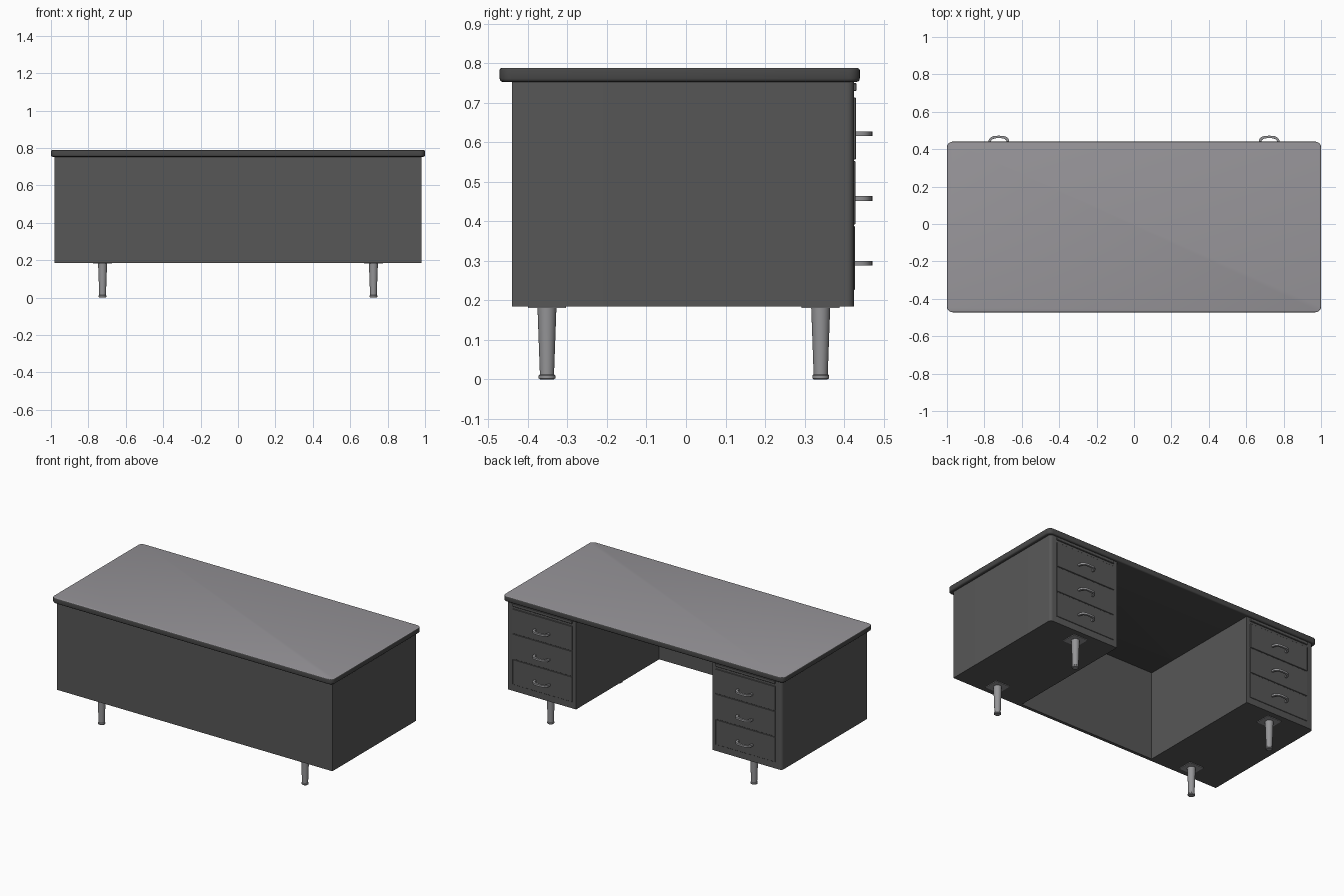
import bpy, bmesh, math
from mathutils import Matrix

if "Cube" in bpy.data.objects:
    bpy.data.objects.remove(bpy.data.objects["Cube"])


def mat(name, c):
    m = bpy.data.materials.new(name)
    m.diffuse_color = (*c, 1)
    m.use_nodes = True
    m.node_tree.nodes["Principled BSDF"].inputs["Base Color"].default_value = m.diffuse_color
    return m


PAINT = mat("dark grey paint", (0.095, 0.095, 0.095))
EDGE = mat("charcoal edging", (0.065, 0.065, 0.065))
LAMINATE = mat("grey laminate", (0.31, 0.30, 0.32))
METAL = mat("brushed metal", (0.30, 0.30, 0.31))


def finish(name, bm, *mats):
    bmesh.ops.recalc_face_normals(bm, faces=bm.faces)
    me = bpy.data.meshes.new(name)
    bm.to_mesh(me)
    bm.free()
    for m in mats:
        me.materials.append(m)
    ob = bpy.data.objects.new(name, me)
    bpy.context.collection.objects.link(ob)
    bpy.ops.object.select_all(action='DESELECT')
    ob.select_set(True)
    bpy.context.view_layer.objects.active = ob
    bpy.ops.object.shade_smooth_by_angle(angle=math.radians(35))
    return ob


def box_bm(x, y, z):
    bm = bmesh.new()
    bmesh.ops.create_cube(bm, size=1)
    for v in bm.verts:
        v.co = [(a + b) / 2 + c * (b - a) for c, (a, b) in zip(v.co, (x, y, z))]
    return bm


def bevel(bm, rule, r, seg):
    es = [e for e in bm.edges if rule(*[v.co for v in e.verts])]
    bmesh.ops.bevel(bm, geom=es, offset=r, segments=seg, profile=0.5, affect='EDGES')


def box(name, x, y, z, m, r=0):
    bm = box_bm(sorted(x), y, z)
    if r:
        bevel(bm, lambda a, b: True, r, 1)
    return finish(name, bm, m)


def vertical(a, b):
    return abs(a.z - b.z) > 0.01


# desktop slab: rounded corners, rounded rim, laminate on the upper face
bm = box_bm((-1, 1), (-0.472, 0.44), (0.753, 0.788))
bevel(bm, vertical, 0.03, 6)
bevel(bm, lambda a, b: abs(a.z - b.z) < 0.001 and a.z > 0.78, 0.005, 3)
bevel(bm, lambda a, b: abs(a.z - b.z) < 0.001 and a.z < 0.754, 0.009, 3)
bm.normal_update()
for f in bm.faces:
    f.material_index = 1 if f.normal.z > 0.95 else 0
finish("desktop", bm, EDGE, LAMINATE)

# modesty panel closing the front of the kneehole
box("modesty_panel", (-0.485, 0.485), (-0.44, -0.42), (0.185, 0.753), PAINT)


def pull(name, cx, z, y0):
    """bowed flat pull handle"""
    bm = bmesh.new()
    rows = []
    n = 20
    for i in range(n + 1):
        t = math.pi * i / n
        c, s = math.cos(t), math.sin(t)
        cc = math.copysign(abs(c) ** 0.7, c)
        ss = max(s, 0) ** 0.7
        o = (cx + 0.056 * cc, y0 + (0.472 - y0) * ss)
        q = (cx + 0.044 * cc, y0 + (0.459 - y0) * ss)
        rows.append([bm.verts.new((*p, z + d)) for p, d in
                     ((o, -0.006), (o, 0.006), (q, 0.006), (q, -0.006))])
    for a, b in zip(rows, rows[1:]):
        for k in range(4):
            bm.faces.new((a[k], a[(k + 1) % 4], b[(k + 1) % 4], b[k]))
    bm.faces.new(rows[0])
    bm.faces.new(rows[-1][::-1])
    finish(name, bm, METAL)


def leg(name, cx, cy):
    """tapered turned leg with a foot ring"""
    prof = [(0.017, 0), (0.021, 0.003), (0.021, 0.010), (0.018, 0.013),
            (0.018, 0.016), (0.024, 0.182)]
    bm = bmesh.new()
    n = 24
    rings = [[bm.verts.new((cx + r * math.cos(2 * math.pi * i / n),
                            cy + r * math.sin(2 * math.pi * i / n), z))
              for i in range(n)] for r, z in prof]
    for a, b in zip(rings, rings[1:]):
        for i in range(n):
            j = (i + 1) % n
            bm.faces.new((a[i], a[j], b[j], b[i]))
    bm.faces.new(rings[0][::-1])
    bm.faces.new(rings[-1])
    finish(name, bm, METAL)


for side, s in (("right", 1), ("left", -1)):
    # drawer pedestal with rounded outer rear corner
    bm = box_bm(sorted((s * 0.485, s * 0.98)), (-0.44, 0.425), (0.185, 0.753))
    bevel(bm, lambda a, b: vertical(a, b) and a.y > 0.4 and abs(a.x) > 0.9, 0.018, 5)
    finish(side + "_pedestal", bm, PAINT)

    # pull-out writing shelf
    xs = (s * 0.51, s * 0.935)
    box(side + "_writing_shelf", xs, (0.40, 0.432), (0.73, 0.75), PAINT, 0.002)

    # drawers and their pulls
    for i, (z0, z1, y) in enumerate(((0.557, 0.714, 0.430), (0.392, 0.553, 0.429),
                                     (0.227, 0.388, 0.428))):
        box(f"{side}_drawer_{i + 1}", xs, (0.40, y), (z0, z1), PAINT, 0.0015)
        pull(f"{side}_pull_{i + 1}", s * 0.7225, (0.622, 0.458, 0.294)[i], y - 0.001)

    # legs with mounting plates
    for end, cy in (("front", -0.352), ("rear", 0.341)):
        cx = s * 0.724
        box(f"{side}_{end}_leg_plate", (cx - 0.05, cx + 0.05), (cy - 0.048, cy + 0.048),
            (0.181, 0.187), METAL)
        leg(f"{side}_{end}_leg", cx, cy)
